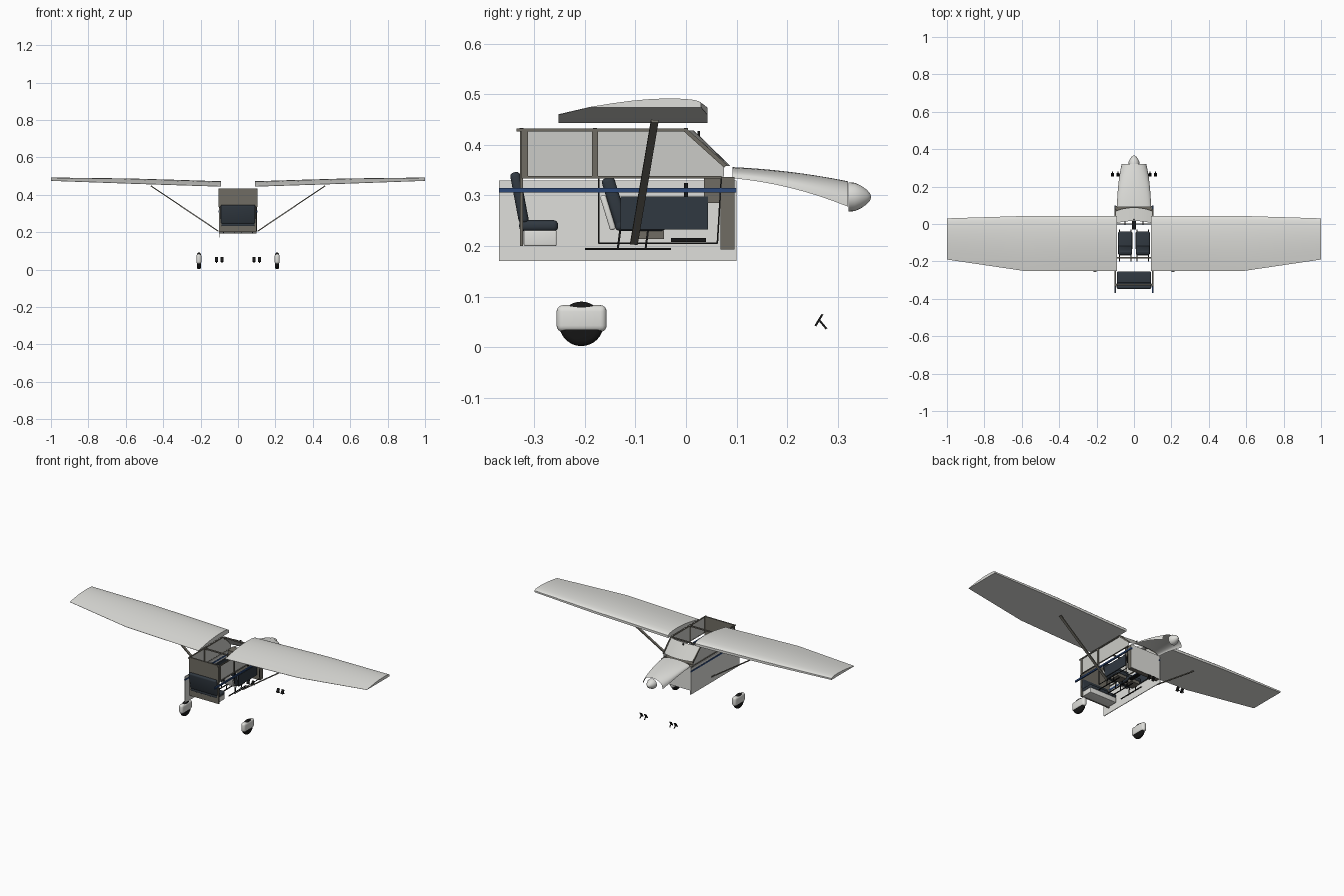
import bpy, bmesh, math
from mathutils import Vector

cube = bpy.data.objects.get("Cube")
if cube:
    bpy.data.objects.remove(cube)


def material(name, r, g, b):
    m = bpy.data.materials.new(name)
    m.use_nodes = True
    m.diffuse_color = (r, g, b, 1)
    m.node_tree.nodes["Principled BSDF"].inputs["Base Color"].default_value = (r, g, b, 1)
    return m


WHITE = material("white_paint", .74, .74, .71)
GLASS = material("pale_glass", .6, .6, .57)
TRIM = material("warm_grey_trim", .16, .15, .125)
SLATE = material("slate_leather", .03, .04, .052)
BLUE = material("blue_stripe", .025, .065, .19)
BLACK = material("black_rubber", .008, .008, .008)


def finish(name, bm, mats, smooth=False):
    bmesh.ops.recalc_face_normals(bm, faces=bm.faces)
    me = bpy.data.meshes.new(name)
    bm.to_mesh(me)
    bm.free()
    ob = bpy.data.objects.new(name, me)
    bpy.context.collection.objects.link(ob)
    for m in mats if isinstance(mats, list) else [mats]:
        me.materials.append(m)
    if smooth:
        bpy.ops.object.select_all(action='DESELECT')
        bpy.context.view_layer.objects.active = ob
        ob.select_set(True)
        bpy.ops.object.shade_smooth_by_angle(angle=math.radians(40))
    return ob


def box(name, x, y, z, mat, bevel=0):
    """Box from three (low, high) ranges."""
    bm = bmesh.new()
    bmesh.ops.create_cube(bm, size=1)
    for v in bm.verts:
        v.co = Vector([(a + b) / 2 + c * (b - a) for c, (a, b) in zip(v.co, (x, y, z))])
    if bevel:
        bmesh.ops.bevel(bm, geom=bm.edges[:], offset=bevel, segments=4, profile=.5, affect='EDGES')
    return finish(name, bm, mat, bevel > 0)


def bar(name, p, q, w, d, mat, bevel=0):
    """Rectangular bar from p to q, w along x and d across."""
    p, q = Vector(p), Vector(q)
    axis = (q - p).normalized()
    side = Vector((1, 0, 0)) if abs(axis.x) < .6 else Vector((0, 1, 0))
    side = (side - axis * side.dot(axis)).normalized()
    up = axis.cross(side)
    bm = bmesh.new()
    bmesh.ops.create_cube(bm, size=1)
    for v in bm.verts:
        v.co = (p + q) / 2 + side * v.co.x * w + up * v.co.y * d + axis * v.co.z * (q - p).length
    if bevel:
        bmesh.ops.bevel(bm, geom=bm.edges[:], offset=bevel, segments=3, profile=.5, affect='EDGES')
    return finish(name, bm, mat, bevel > 0)


def loft(name, rings, mat, closed=True, caps=True):
    bm = bmesh.new()
    rows = [[bm.verts.new(p) for p in r] for r in rings]
    n = len(rows[0])
    for a, b in zip(rows, rows[1:]):
        for i in range(n if closed else n - 1):
            j = (i + 1) % n
            bm.faces.new((a[i], a[j], b[j], b[i]))
    if closed and caps:
        bm.faces.new(rows[0])
        bm.faces.new(rows[-1])
    return finish(name, bm, mat, True)


def disc_solid(name, x, y, z, r, w, mat):
    rings = []
    for dx, k in ((-.5, .75), (-.4, .93), (-.2, 1), (.2, 1), (.4, .93), (.5, .75)):
        rings.append([(x + dx * w, y + r * k * math.cos(t * math.pi / 16),
                       z + r * k * math.sin(t * math.pi / 16)) for t in range(32)])
    return loft(name, rings, mat)


# Wings: flat-bottomed section, given as (chord fraction from the nose, height fraction)
SECTION = [(0, 0), (0, .5), (.02, .68), (.06, .82), (.14, .94), (.28, 1), (.45, .93),
           (.62, .75), (.8, .46), (1, .06), (1, 0)]
STATIONS = [(.09, .043, -.252, .443, .029), (.34, .043, -.252, .451, .029),
            (.58, .043, -.252, .459, .028), (1, .03, -.19, .474, .018)]
for s, side in ((1, "left"), (-1, "right")):
    loft(side + "_wing", [[(s * x, le + (te - le) * c, z + h * t) for c, t in SECTION]
                          for x, le, te, z, h in STATIONS], WHITE)
    bar(side + "_wing_strut", (s * .105, -.103, .205), (s * .465, -.062, .447), .015, .006, TRIM)

# Cowling shell and spinner
hood = []
for i in range(9):
    t = i / 8
    w = .092 - .012 * t - .014 * t ** 3
    low, top = .334 - .02 * t - .036 * t * t, .356 - .01 * t - .018 * t * t
    hood.append([(w * math.cos(a * math.pi / 16), .092 + .228 * t,
                  low + (top - low) * math.sin(a * math.pi / 16) ** .8) for a in range(17)])
loft("cowling", hood, WHITE, closed=False)
loft("spinner", [[(r * math.cos(a * math.pi / 12), y, .297 + r * math.sin(a * math.pi / 12))
                  for a in range(24)]
                 for y, r in ((.321, .029), (.334, .028), (.347, .022), (.358, .014),
                              (.364, .007), (.366, .002))], WHITE)

# Firewall, painted on its nose side
wall = box("firewall", (-.1, .1), (.068, .096), (.193, .336), [TRIM, WHITE])
for p in wall.data.polygons:
    p.material_index = int(p.normal.y > .5)

# Cabin shell
box("right_side_panel", (-.102, -.098), (-.37, .1), (.17, .33), WHITE)
box("rear_bulkhead", (-.1, .1), (-.328, -.322), (.2, .432), TRIM)
for s, side in ((1, "left"), (-1, "right")):
    x = s * .1

    def rod(name, p, q, w=.006, d=.006, mat=TRIM):
        bar(f"{side}_{name}", (x, *p), (x, *q), w, d, mat)

    box(side + "_stripe", (x - .004, x + .004), (-.37, .1), (.306, .315), BLUE)
    # Windows with their posts and rails
    loft(side + "_window", [[(s * .098, -.318, .337), (s * .098, .075, .337), (s * .098, .075, .36)],
                            [(s * .098, -.318, .428), (s * .098, 0, .428), (s * .098, .002, .427)]],
         GLASS, closed=False)
    rod("roof_rail", (-.335, .429), (0, .429))
    rod("window_sill", (-.325, .336), (.07, .336), d=.004)
    rod("rear_post", (-.319, .336), (-.319, .43), d=.013)
    rod("door_post", (-.18, .336), (-.18, .43), d=.011)
    rod("windshield_post", (-.002, .43), (.078, .358), d=.008)
    # Door outline and trim
    rod("door_rear_edge", (-.173, .205), (-.173, .335), .003, .003, BLACK)
    rod("door_bottom_edge", (-.173, .205), (.062, .205), .003, .003, BLACK)
    rod("door_front_edge", (.062, .205), (.07, .335), .003, .003, BLACK)
    box(side + "_door_trim", (s * .093 - .003, s * .093 + .003), (-.13, .044), (.233, .298), SLATE)

    # Front seat on rails
    c = s * .047
    bar(side + "_seat_back", (c, -.125, .235), (c, -.156, .335), .075, .026, SLATE, .008)
    bar(side + "_seat_back_shell", (c, -.144, .232), (c, -.165, .3), .06, .012, WHITE, .004)
    box(side + "_seat_cushion", (c - .038, c + .038), (-.14, -.04), (.23, .252), SLATE, .008)
    box(side + "_seat_base", (c - .03, c + .03), (-.1, -.044), (.214, .231), TRIM)
    for e in (-.03, .03):
        bar(side + "_seat_rail", (c + e, -.2, .194), (c + e, -.03, .194), .005, .004, BLACK)
        for y in (-.135, -.08):
            bar(side + "_seat_leg", (c + e, y, .194), (c + e, y + .005, .232), .004, .004, BLACK)

    # Control yoke
    bar(side + "_yoke_shaft", (c, -.005, .308), (c, .068, .308), .005, .005, BLACK)
    for e in (-.02, .02):
        box(side + "_yoke_grip", (c + e - .003, c + e + .003), (-.004, .004), (.296, .325), BLACK)
    box(side + "_yoke_bar", (c - .02, c + .02), (-.003, .003), (.303, .31), BLACK)

    # Main wheel and its fairing
    disc_solid(side + "_wheel", s * .209, -.207, .046, .044, .022, BLACK)
    box(side + "_wheel_fairing", (s * .209 - .014, s * .209 + .014), (-.256, -.157), (.03, .083), WHITE, .0125)

    # Rudder pedals
    for px in (s * .085, s * .115):
        bar(side + "_pedal_plate", (px, .256, .042), (px, .27, .065), .016, .004, BLACK)
        bar(side + "_pedal_arm", (px, .263, .054), (px, .278, .036), .005, .004, BLACK)

for y, name in ((-.325, "rear"), (-.18, "middle"), (0, "front")):
    box(name + "_roof_bow", (-.1, .1), (y - .004, y + .004), (.426, .433), TRIM)

# Curved windshield and the ledge below it
arc = [i / 6 - 1 for i in range(13)]
loft("windshield", [[(.097 * u, .004 + .012 * (1 - u * u), .428) for u in arc],
                    [(.097 * u, .07 + .018 * (1 - u * u), .358) for u in arc]], GLASS, closed=False)
box("dashboard", (-.094, .094), (.036, .068), (.285, .338), TRIM)
box("throttle_column", (-.012, .012), (-.03, .04), (.208, .216), BLACK)
bar("compass_stem", (0, .025, .41), (0, .025, .427), .006, .005, BLACK)

# Rear bench
bar("bench_back", (0, -.32, .245), (0, -.339, .346), .185, .02, SLATE, .008)
box("bench_cushion", (-.092, .092), (-.33, -.253), (.229, .251), SLATE, .009)
box("bench_base", (-.09, .09), (-.321, -.256), (.2, .231), WHITE, .003)
